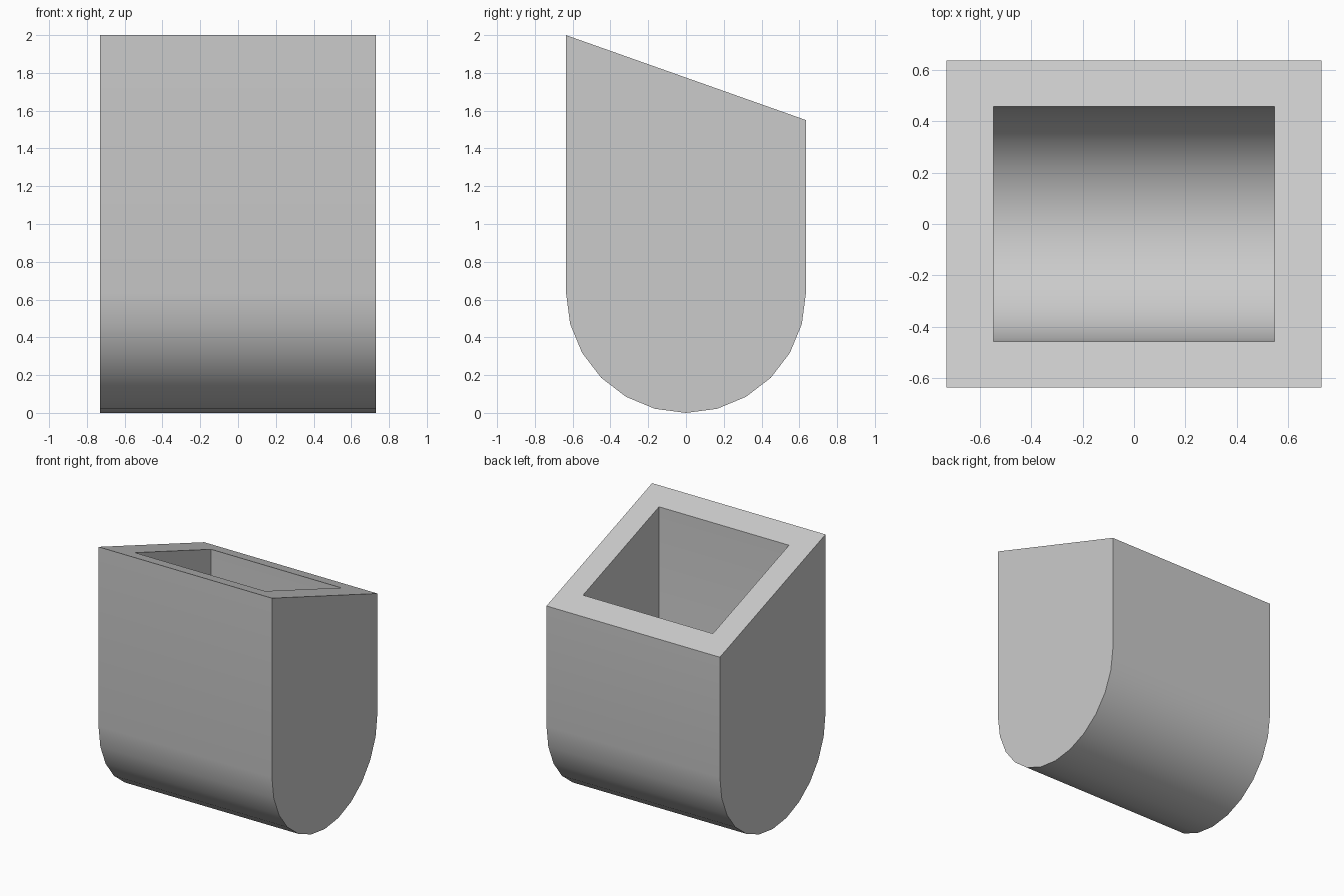
import bpy, bmesh
from math import sin, cos, pi, radians

cube = bpy.data.objects.get("Cube")
if cube:
    bpy.data.objects.remove(cube, do_unlink=True)

grey = bpy.data.materials.new("light grey")
grey.use_nodes = True
colour = (0.6, 0.6, 0.6, 1)
grey.diffuse_color = colour
grey.node_tree.nodes["Principled BSDF"].inputs["Base Color"].default_value = colour

AXIS_Z, STEPS = 0.635, 12


def rim_height(y):
    # sloping top, high at the front
    return 1.775 - 0.354 * y


def add_trough(bm, half_width, radius):
    """Round-bottomed trough, open at the top; returns its four rim corners."""
    profile = [(-radius, rim_height(-radius))]
    for i in range(STEPS + 1):
        a = pi * i / STEPS
        profile.append((-radius * cos(a), AXIS_Z - radius * sin(a)))
    profile.append((radius, rim_height(radius)))
    left, right = [[bm.verts.new((x, y, z)) for y, z in profile]
                   for x in (half_width, -half_width)]
    for i in range(len(profile) - 1):
        bm.faces.new((right[i], right[i + 1], left[i + 1], left[i]))
    bm.faces.new(left)
    bm.faces.new(right)
    return [right[0], left[0], left[-1], right[-1]]


# Outer shell, cavity and the flat rim joining them
bm = bmesh.new()
outer = add_trough(bm, 0.73, 0.635)
inner = add_trough(bm, 0.547, 0.457)
for i in range(4):
    j = (i + 1) % 4
    bm.faces.new((outer[i], outer[j], inner[j], inner[i]))
bmesh.ops.recalc_face_normals(bm, faces=bm.faces)

mesh = bpy.data.meshes.new("round_bottomed_bin")
bm.to_mesh(mesh)
bm.free()
mesh.materials.append(grey)
bin_body = bpy.data.objects.new("round_bottomed_bin", mesh)
bpy.context.collection.objects.link(bin_body)

bpy.ops.object.select_all(action='DESELECT')
bin_body.select_set(True)
bpy.context.view_layer.objects.active = bin_body
bpy.ops.object.shade_smooth_by_angle(angle=radians(30))
